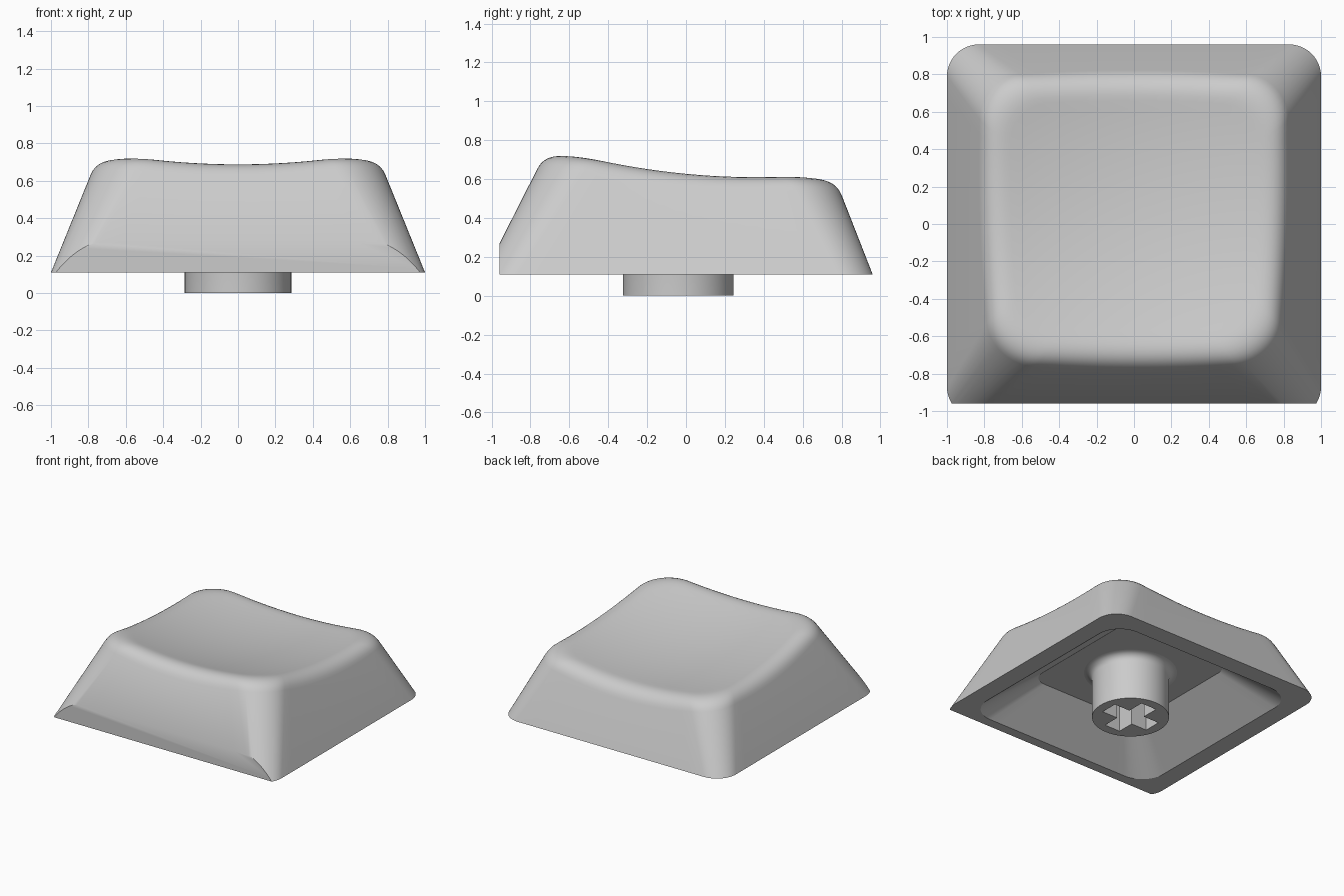
import bpy, bmesh
from math import sin, cos, pi
from mathutils import Vector

cube = bpy.data.objects.get("Cube")
if cube:
    bpy.data.objects.remove(cube, do_unlink=True)

grey = bpy.data.materials.new("light grey plastic")
grey.use_nodes = True
colour = (0.6, 0.6, 0.6, 1)
grey.diffuse_color = colour
grey.node_tree.nodes["Principled BSDF"].inputs["Base Color"].default_value = colour

BASE, CEILING = 0.11, 0.38
CENTRE = Vector((0, 0.02, 0))
STEM_Y = -0.04


def rounded_ring(half_x, front, back, radius, z, arc=12, side=14):
    """Rounded rectangle with evenly divided arcs and sides."""
    corners = [(half_x, back, 0), (-half_x, back, 1), (-half_x, front, 2), (half_x, front, 3)]
    arcs = []
    for x, y, q in corners:
        cx = x - radius * (1 if x > 0 else -1)
        cy = y - radius * (1 if y > 0 else -1)
        arcs.append([Vector((cx + radius * cos((q + i / arc) * pi / 2),
                             cy + radius * sin((q + i / arc) * pi / 2), z))
                     for i in range(arc + 1)])
    points = []
    for k, a in enumerate(arcs):
        nxt = arcs[(k + 1) % 4][0]
        points += a + [a[-1].lerp(nxt, i / side) for i in range(1, side)]
    return points


def loft(bm, rings):
    """Skin a list of equal rings and close both ends."""
    loops = [[bm.verts.new(p) for p in ring] for ring in rings]
    for a, b in zip(loops, loops[1:]):
        for i in range(len(a)):
            j = (i + 1) % len(a)
            bm.faces.new((a[i], a[j], b[j], b[i]))
    bm.faces.new(loops[0])
    bm.faces.new(loops[-1])


def finish(bm, name):
    bmesh.ops.recalc_face_normals(bm, faces=bm.faces)
    mesh = bpy.data.meshes.new(name)
    bm.to_mesh(mesh)
    bm.free()
    obj = bpy.data.objects.new(name, mesh)
    bpy.context.collection.objects.link(obj)
    mesh.materials.append(grey)
    return obj


def smooth(obj):
    bpy.ops.object.select_all(action='DESELECT')
    obj.select_set(True)
    bpy.context.view_layer.objects.active = obj
    bpy.ops.object.shade_smooth_by_angle(angle=pi / 6)


def dish(p):
    """Point on the scooped, tilted top above p."""
    return Vector((p.x, p.y, 0.562 - 0.104 * p.y + 0.14 * (p.x ** 2 + p.y ** 2)))


# Cap shell: cavity, lower rim, tapered walls, rounded edge, scooped top
bottom = rounded_ring(1, -1.04, 0.96, 0.17, BASE)
virtual_top = rounded_ring(0.72, -0.69, 0.69, 0.27, 0.8)
edge = []
for a, b in zip(bottom, virtual_top):
    z = 0.65
    for _ in range(20):
        p = a.lerp(b, (z - BASE) / (0.8 - BASE))
        z = dish(p).z
    edge.append(p)

rings = [rounded_ring(0.5, -0.58, 0.5, 0.12, CEILING),
         rounded_ring(0.85, -0.88, 0.81, 0.2, BASE), bottom]
STEPS, INSET = 8, 0.16
for s in range(STEPS + 1):
    t = s / STEPS
    ring = []
    for foot, p in zip(bottom, edge):
        low = p + (foot - p).normalized() * 0.11
        high = dish(p.lerp(CENTRE, INSET))
        ring.append(low.lerp(p, t).lerp(p.lerp(high, t), t))
    rings.append(ring)
for k in range(1, 15):
    rings.append([dish(p.lerp(CENTRE, INSET + (0.98 - INSET) * k / 14)) for p in edge])

bm = bmesh.new()
loft(bm, rings)
# Vertical trim along the foot of the front wall
cut = bmesh.ops.bisect_plane(bm, geom=bm.verts[:] + bm.edges[:] + bm.faces[:],
                             plane_co=(0, -0.96, 0), plane_no=(0, -1, 0), clear_outer=True)
bmesh.ops.edgeloop_fill(bm, edges=[e for e in cut["geom_cut"] if isinstance(e, bmesh.types.BMEdge)])
smooth(finish(bm, "cap_shell"))

# Stem: round post flaring into the ceiling
profile = [(0.285, 0), (0.285, 0.32)]
profile += [(0.345 - 0.06 * cos(a * pi / 10), 0.32 + 0.06 * sin(a * pi / 10)) for a in range(1, 6)]
profile.append((0.345, 0.42))
SIDES = 64
bm = bmesh.new()
loft(bm, [[Vector((r * cos(2 * pi * i / SIDES), STEM_Y + r * sin(2 * pi * i / SIDES), z))
           for i in range(SIDES)] for r, z in profile])
stem = finish(bm, "stem")

# Cross-shaped socket cut into the stem
L, W = 0.21, 0.07
quarter = [(L, -W), (L, W), (W, W)]
cross = []
for q in range(4):
    for x, y in quarter:
        for _ in range(q):
            x, y = -y, x
        cross.append((x, y + STEM_Y))
bm = bmesh.new()
loft(bm, [[Vector((x, y, z)) for x, y in cross] for z in (-0.1, 0.36)])
cutter = finish(bm, "socket_cutter")
cutter.hide_render = True
mod = stem.modifiers.new("socket", 'BOOLEAN')
mod.operation, mod.solver, mod.object = 'DIFFERENCE', 'EXACT', cutter
bpy.context.view_layer.objects.active = stem
bpy.ops.object.modifier_apply(modifier=mod.name)
bpy.data.objects.remove(cutter, do_unlink=True)
smooth(stem)
